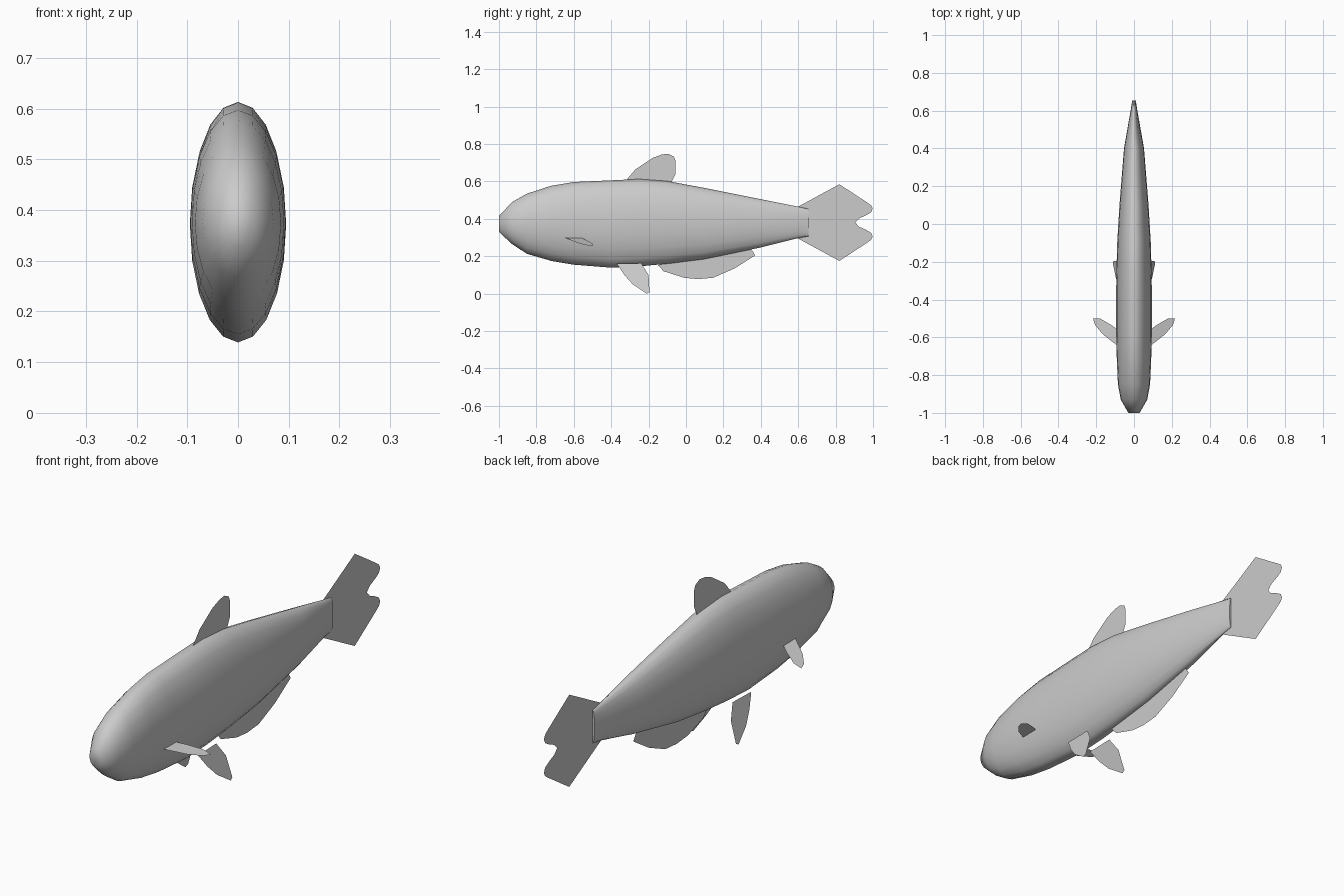
import bpy
import math

cube = bpy.data.objects.get("Cube")
if cube:
    bpy.data.objects.remove(cube, do_unlink=True)

grey = bpy.data.materials.new("matte_grey")
grey.use_nodes = True
GREY = (0.6, 0.6, 0.6, 1.0)
grey.diffuse_color = GREY
grey.node_tree.nodes["Principled BSDF"].inputs["Base Color"].default_value = GREY


def add_object(name, verts, faces):
    mesh = bpy.data.meshes.new(name)
    mesh.from_pydata(verts, [], faces)
    mesh.materials.append(grey)
    mesh.update()
    obj = bpy.data.objects.new(name, mesh)
    bpy.context.collection.objects.link(obj)
    return obj


def add_sheet(name, points):
    """Thin flat fin from one outline."""
    return add_object(name, points, [list(range(len(points)))])


# Body: oval rings lofted from nose to tail (y, top, bottom, half width)
SIDES = 20
rings = [
    (-1.0, 0.415, 0.33, 0.03),
    (-0.93, 0.49, 0.265, 0.07),
    (-0.85, 0.535, 0.213, 0.085),
    (-0.72, 0.577, 0.175, 0.091),
    (-0.6, 0.597, 0.155, 0.094),
    (-0.4, 0.606, 0.139, 0.095),
    (-0.25, 0.613, 0.146, 0.093),
    (-0.1, 0.602, 0.16, 0.089),
    (0.1, 0.565, 0.185, 0.077),
    (0.4, 0.505, 0.247, 0.053),
    (0.6, 0.465, 0.297, 0.018),
    (0.655, 0.453, 0.307, 0.009),
]
verts = []
for y, top, bottom, half in rings:
    for i in range(SIDES):
        a = math.tau * i / SIDES
        verts.append((half * math.sin(a), y,
                      (top + bottom) / 2 + (top - bottom) / 2 * math.cos(a)))
faces = []
for r in range(len(rings) - 1):
    for i in range(SIDES):
        j = (i + 1) % SIDES
        a, b = r * SIDES, (r + 1) * SIDES
        faces.append((a + i, a + j, b + j, b + i))
faces.append(list(range(SIDES))[::-1])
faces.append([(len(rings) - 1) * SIDES + i for i in range(SIDES)])
body = add_object("body", verts, faces)
for poly in body.data.polygons:
    poly.use_smooth = poly.index < len(faces) - 1

# Tail fin: upper half outline mirrored about its middle height
MID = 0.38
half_tail = [(0.59, 0.08), (0.82, 0.205), (0.965, 0.11), (0.99, 0.092),
             (0.998, 0.075), (0.99, 0.055), (0.965, 0.04), (0.925, 0.022)]
tail = [(0, y, MID + h) for y, h in half_tail]
tail += [(0, 0.905, MID)]
tail += [(0, y, MID - h) for y, h in reversed(half_tail)]
add_sheet("tail_fin", tail)

# Dorsal fin
dorsal = [(-0.3, 0.58), (-0.315, 0.612), (-0.27, 0.665), (-0.18, 0.725),
          (-0.13, 0.744), (-0.095, 0.748), (-0.065, 0.733), (-0.056, 0.71),
          (-0.056, 0.64), (-0.085, 0.58)]
add_sheet("dorsal_fin", [(0, y, z) for y, z in dorsal])

# Anal fin
anal = [(-0.15, 0.153), (-0.12, 0.12), (-0.01, 0.085), (0.065, 0.078),
        (0.145, 0.085), (0.26, 0.135), (0.37, 0.205), (0.345, 0.245),
        (0.1, 0.21)]
add_sheet("anal_fin", [(0, y, z) for y, z in anal])

# Paired fins, each outline tilted outward
pectoral = [(0.08, -0.65), (0.164, -0.585), (0.206, -0.535), (0.217, -0.5),
            (0.18, -0.5), (0.12, -0.535), (0.08, -0.565)]
pelvic = [(-0.37, 0.16), (-0.24, 0.163), (-0.2, 0.1), (-0.195, 0.008),
          (-0.21, 0), (-0.285, 0.05), (-0.33, 0.1)]
for side, s in (("left", 1), ("right", -1)):
    add_sheet(side + "_pectoral_fin",
              [(s * x, y, 0.301 - 0.33 * (x - 0.08)) for x, y in pectoral][::s])
    add_sheet(side + "_pelvic_fin",
              [(s * (0.062 + 0.31 * (0.16 - z)), y, z) for y, z in pelvic][::s])
